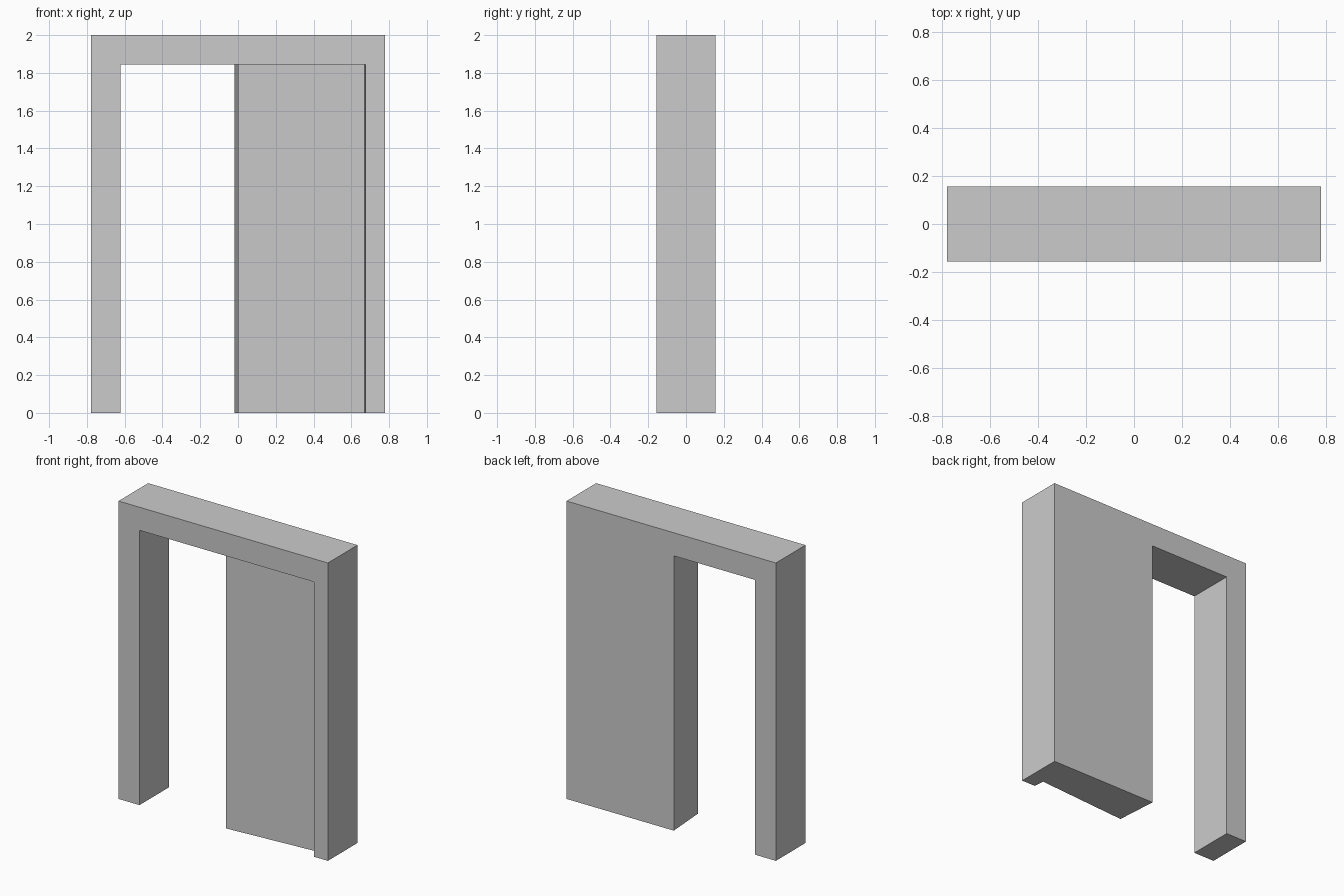
import bpy, bmesh
from math import sin, cos, radians
from mathutils import Vector

cube = bpy.data.objects.get("Cube")
if cube:
    bpy.data.objects.remove(cube, do_unlink=True)

WIDTH, DEPTH, HEIGHT = 1.555, 0.314, 2.0
HEAD = 1.845          # underside of the lintel
TILT = radians(4)     # slight turn of the recessed wall panel

plaster = bpy.data.materials.new("grey plaster")
plaster.use_nodes = True
grey = (0.6, 0.6, 0.6, 1)
plaster.diffuse_color = grey
plaster.node_tree.nodes["Principled BSDF"].inputs["Base Color"].default_value = grey


def prism(name, outline, z0, z1):
    """Extrude a plan outline from z0 up to z1."""
    bm = bmesh.new()
    base = bm.faces.new([bm.verts.new((x, y, z0)) for x, y in outline])
    top = bmesh.ops.extrude_face_region(bm, geom=[base])["geom"]
    verts = [g for g in top if isinstance(g, bmesh.types.BMVert)]
    bmesh.ops.translate(bm, verts=verts, vec=(0, 0, z1 - z0))
    bmesh.ops.recalc_face_normals(bm, faces=bm.faces)
    mesh = bpy.data.meshes.new(name)
    bm.to_mesh(mesh)
    bm.free()
    mesh.materials.append(plaster)
    obj = bpy.data.objects.new(name, mesh)
    bpy.context.collection.objects.link(obj)
    return obj


# Solid wall block
w, d = WIDTH / 2, DEPTH / 2
wall = prism("doorway_wall", [(-w, -d), (w, -d), (w, d), (-w, d)], 0, HEIGHT)

# Opening: passage on the right, shallow tilted recess in front of the panel
along = Vector((cos(TILT), sin(TILT)))
across = Vector((-sin(TILT), cos(TILT)))
corner = Vector((0.001, -0.13))
inner = corner + along * 0.67
outline = [(-0.622, -0.3), inner - across * 0.2, inner, corner,
           corner + across * 0.4, (-0.622, 0.3)]
cutter = prism("opening_cutter", outline, -0.1, HEAD)
cutter.hide_render = True

# Cut the opening and drop the cutter
cut = wall.modifiers.new("opening", "BOOLEAN")
cut.operation = "DIFFERENCE"
cut.solver = "EXACT"
cut.object = cutter
bpy.context.view_layer.objects.active = wall
bpy.ops.object.modifier_apply(modifier=cut.name)
bpy.data.objects.remove(cutter, do_unlink=True)
